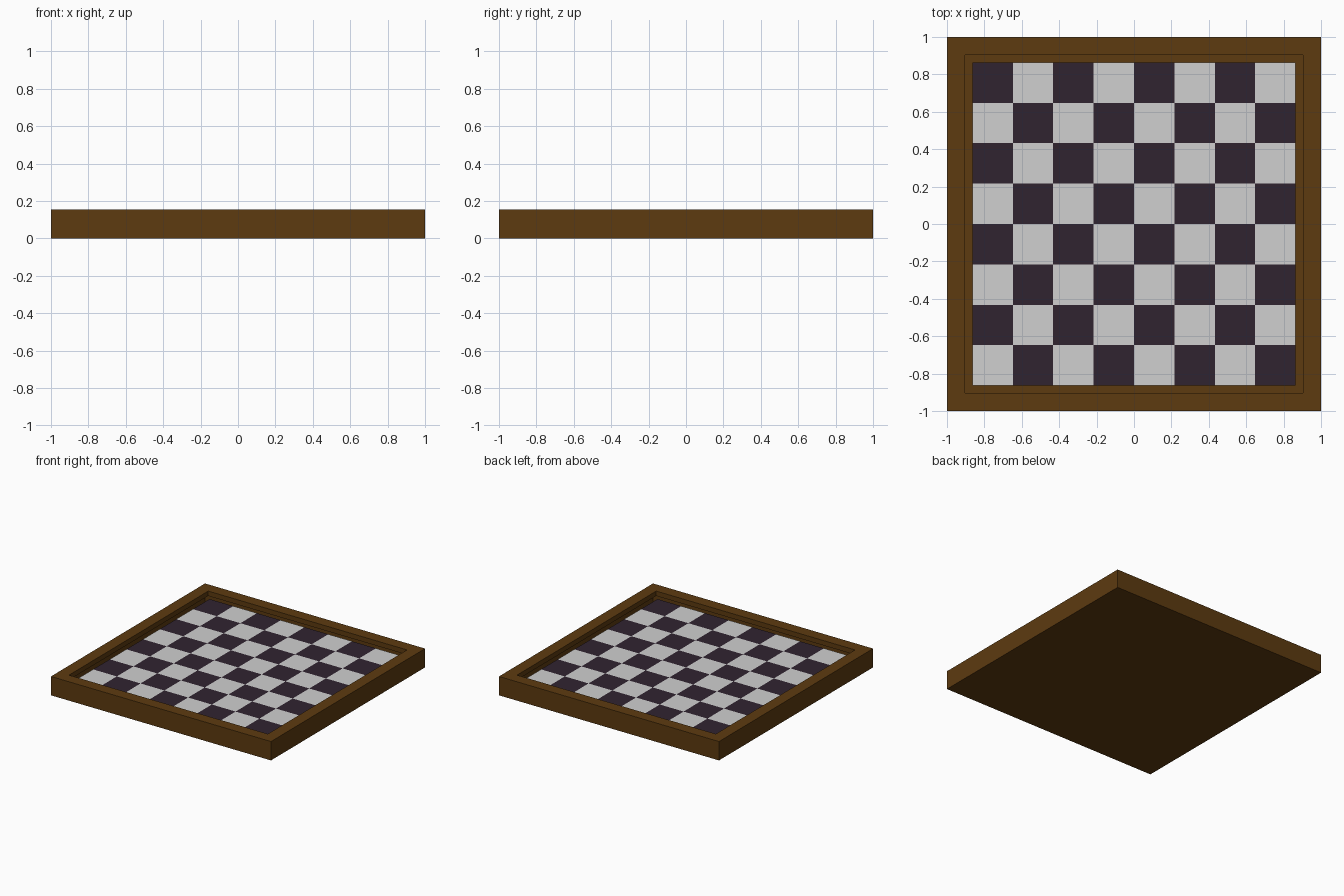
import bpy, bmesh
from mathutils import Vector

if "Cube" in bpy.data.objects:
    bpy.data.objects.remove(bpy.data.objects["Cube"])

HEIGHT = 0.155      # overall thickness
INNER = 0.864       # half width of the playing field
DEPTH = 0.04        # recess below the rim
N = 8               # squares per side


def material(name, rgb):
    m = bpy.data.materials.new(name)
    m.diffuse_color = (*rgb, 1)
    m.use_nodes = True
    m.node_tree.nodes["Principled BSDF"].inputs["Base Color"].default_value = m.diffuse_color
    return m


def add_object(name, bm, mats):
    me = bpy.data.meshes.new(name)
    bm.to_mesh(me)
    bm.free()
    for m in mats:
        me.materials.append(m)
    ob = bpy.data.objects.new(name, me)
    bpy.context.collection.objects.link(ob)
    return ob


wood = material("brown wood", (0.110, 0.043, 0.005))
light = material("light square", (0.63, 0.63, 0.63))
dark = material("dark square", (0.030, 0.017, 0.030))

# Frame: a slab with a recess inset into its top, open where the squares sit
bm = bmesh.new()
bmesh.ops.create_cube(bm, size=1)
bmesh.ops.scale(bm, vec=(2, 2, HEIGHT), verts=bm.verts)
bmesh.ops.translate(bm, vec=(0, 0, HEIGHT / 2), verts=bm.verts)
top = max(bm.faces, key=lambda f: f.calc_center_median().z)
bmesh.ops.inset_region(bm, faces=[top], thickness=1 - INNER)
floor = bmesh.ops.extrude_discrete_faces(bm, faces=[top])["faces"][0]
bmesh.ops.translate(bm, vec=Vector((0, 0, -DEPTH)), verts=floor.verts)
bmesh.ops.delete(bm, geom=[floor], context='FACES_ONLY')
add_object("board_frame", bm, [wood])

# Playing field: a grid with alternating light and dark squares
bm = bmesh.new()
bmesh.ops.create_grid(bm, x_segments=N, y_segments=N, size=INNER)
bmesh.ops.translate(bm, vec=(0, 0, HEIGHT - DEPTH), verts=bm.verts)
for f in bm.faces:
    c = f.calc_center_median()
    i, j = (int((v + INNER) / (2 * INNER) * N) for v in (c.x, c.y))
    f.material_index = (i + j) % 2
add_object("checkered_field", bm, [light, dark])
